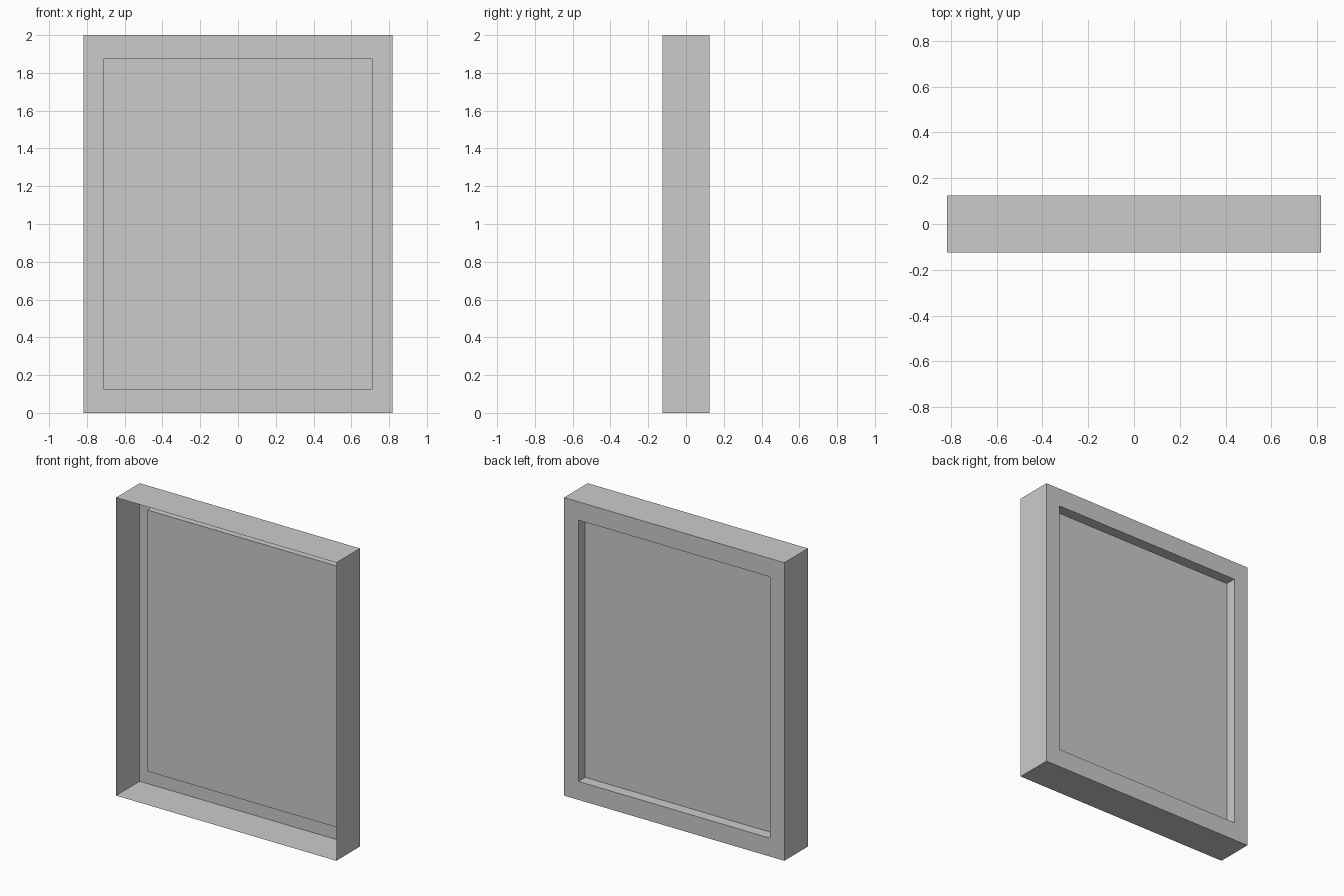
import bpy, bmesh
from mathutils import Vector, Matrix

if "Cube" in bpy.data.objects:
    bpy.data.objects.remove(bpy.data.objects["Cube"])

W, D, H = 1.635, 0.251, 2.0        # outer size
PW, PH = 1.423, 1.753              # recessed panel size
RECESS = 0.072


def extrude(bm, face):
    """Extrude one face in place and return the new cap."""
    new = bmesh.ops.extrude_discrete_faces(bm, faces=[face])["faces"]
    return new[0]


bm = bmesh.new()
bmesh.ops.create_cube(bm, size=1, matrix=Matrix.Translation((0, 0, H / 2))
                      @ Matrix.Diagonal((W, D, H, 1)))
bm.normal_update()
front = next(f for f in bm.faces if f.normal.y < -0.9)
back = next(f for f in bm.faces if f.normal.y > 0.9)

# Back border, then recessed panel
panel = extrude(bm, back)
bmesh.ops.scale(bm, verts=panel.verts, vec=(PW / W, 1, PH / H),
                space=Matrix.Translation((0, 0, -H / 2)))
panel = extrude(bm, panel)
bmesh.ops.translate(bm, verts=panel.verts, vec=Vector((0, -RECESS, 0)))

# The front is an open shell
bmesh.ops.delete(bm, geom=[front], context='FACES_ONLY')

mesh = bpy.data.meshes.new("panel_frame")
bm.to_mesh(mesh)
bm.free()
bpy.context.collection.objects.link(bpy.data.objects.new("panel_frame", mesh))
